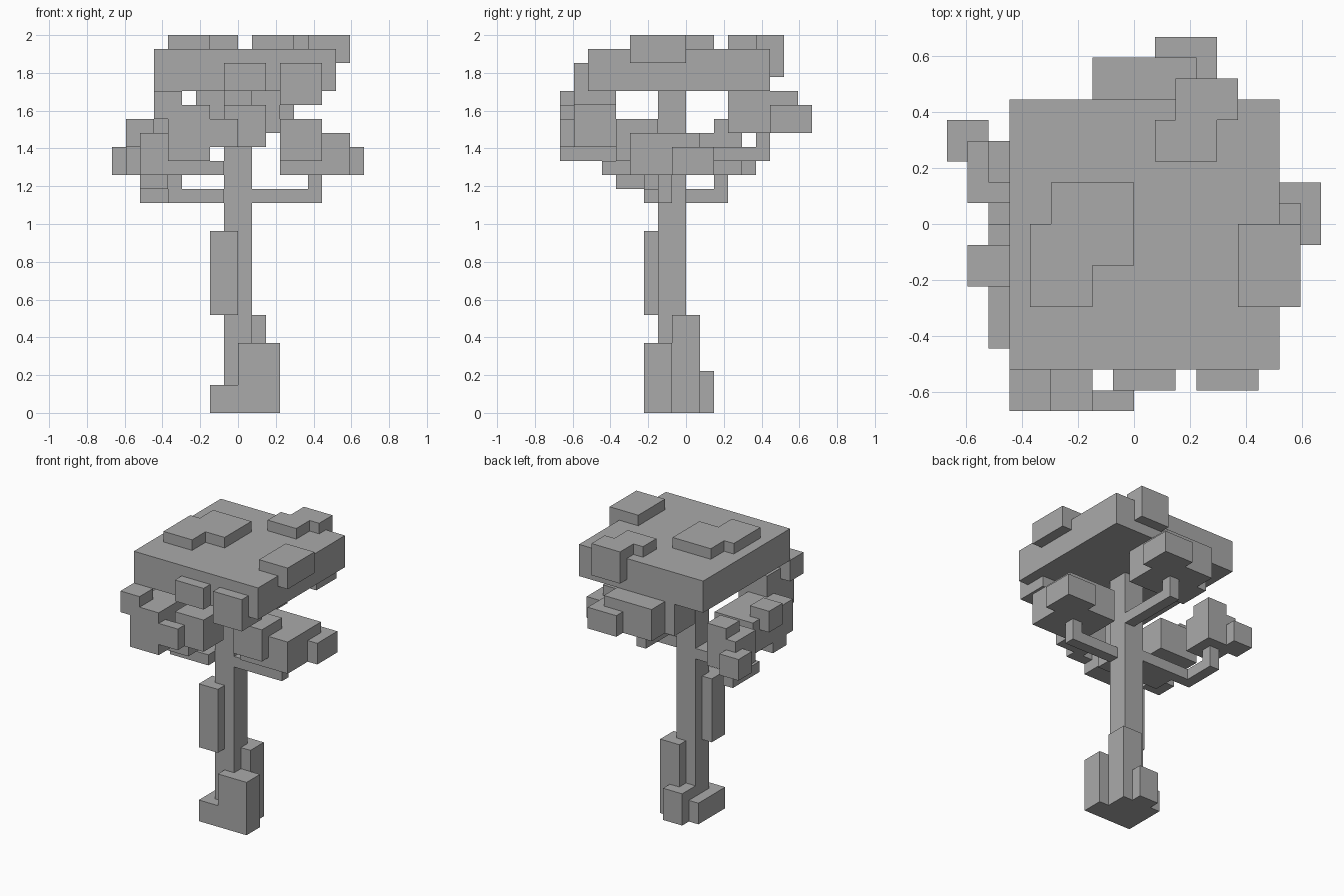
import bpy
import bmesh
from mathutils import Matrix, Vector

UNIT = 2 / 27  # one block of the grid, the tree is 27 blocks tall

cube = bpy.data.objects.get("Cube")
if cube:
    bpy.data.objects.remove(cube, do_unlink=True)

grey = bpy.data.materials.new("plain_grey")
grey.use_nodes = True
colour = (0.4, 0.4, 0.4, 1)
grey.diffuse_color = colour
grey.node_tree.nodes["Principled BSDF"].inputs["Base Color"].default_value = colour


def block(x, y, z):
    """Describe a cuboid by its ranges along each axis, in grid units."""
    low, high = (Vector(corner) * UNIT for corner in zip(x, y, z))
    return low, high


def build_part(name, *blocks):
    """Join several cuboids into one named object."""
    bm = bmesh.new()
    for low, high in blocks:
        place = Matrix.Translation((low + high) / 2) @ Matrix.Diagonal((*(high - low), 1))
        bmesh.ops.create_cube(bm, size=1, matrix=place)
    mesh = bpy.data.meshes.new(name)
    bm.to_mesh(mesh)
    bm.free()
    mesh.materials.append(grey)
    part = bpy.data.objects.new(name, mesh)
    bpy.context.collection.objects.link(part)
    return part


# Trunk with a bark ridge
build_part("trunk", block(x=(-1, 1), y=(-2, 0), z=(0, 23)))
build_part("bark_ridge", block(x=(-2, 0), y=(-3, -1), z=(7, 13)))

# Roots around the foot
build_part(
    "roots",
    block(x=(0, 3), y=(-3, -1), z=(0, 5)),
    block(x=(0, 2), y=(-1, 1), z=(0, 7)),
    block(x=(-1, 1), y=(0, 2), z=(0, 3)),
    block(x=(-2, 0), y=(-3, 1), z=(0, 2)),
)

# Branches, each ending in a short upright post
build_part(
    "left_branch",
    block(x=(1, 6), y=(-2, -1), z=(15, 16)),
    block(x=(5, 6), y=(-2, -1), z=(16, 17)),
)
build_part(
    "right_branch",
    block(x=(-7, -1), y=(-1, 0), z=(15, 16)),
    block(x=(-7, -6), y=(0, 3), z=(15, 16)),
    block(x=(-7, -6), y=(2, 3), z=(16, 17)),
)
build_part(
    "back_branch",
    block(x=(0, 1), y=(0, 6), z=(18, 19)),
    block(x=(0, 1), y=(5, 6), z=(19, 20)),
)
build_part(
    "front_branch",
    block(x=(-5, -1), y=(-3, -1), z=(15, 16)),
    block(x=(-5, -4), y=(-3, -2), z=(16, 17)),
)

# Main canopy slab with raised and hanging clumps
build_part("canopy", block(x=(-6, 7), y=(-7, 6), z=(23, 26)))
build_part(
    "canopy_top_clumps",
    block(x=(-4, 0), y=(-2, 2), z=(26, 27)),
    block(x=(-5, -2), y=(-4, 0), z=(26, 27)),
    block(x=(1, 4), y=(3, 5), z=(26, 27)),
)
build_part(
    "canopy_edge_clumps",
    block(x=(5, 8), y=(-4, 0), z=(25, 27)),
    block(x=(2, 5), y=(5, 7), z=(24, 27)),
    block(x=(-1, 2), y=(-8, -7), z=(23, 25)),
    block(x=(3, 6), y=(-8, -5), z=(22, 25)),
)

# Leaves on the left branch
build_part(
    "left_leaves",
    block(x=(3, 8), y=(-4, 1), z=(17, 20)),
    block(x=(3, 6), y=(-5, -2), z=(18, 21)),
    block(x=(6, 9), y=(-1, 2), z=(17, 19)),
)

# Leaves on the right branch
build_part(
    "right_leaves",
    block(x=(-8, -5), y=(1, 4), z=(17, 20)),
    block(x=(-7, -5), y=(2, 4), z=(19, 21)),
    block(x=(-9, -7), y=(3, 5), z=(17, 19)),
)

# Leaves on the back branch
build_part(
    "back_leaves",
    block(x=(-2, 3), y=(3, 8), z=(20, 23)),
    block(x=(-3, 0), y=(3, 6), z=(20, 23)),
    block(x=(1, 4), y=(6, 9), z=(20, 22)),
)

# Leaves on the front branch
build_part(
    "front_leaves",
    block(x=(-7, -3), y=(-6, 0), z=(17, 20)),
    block(x=(-4, -1), y=(-6, -3), z=(17, 18)),
    block(x=(-7, -5), y=(-5, -3), z=(16, 17)),
    block(x=(-8, -6), y=(-3, -1), z=(19, 21)),
)
build_part(
    "front_leaf_clumps",
    block(x=(-5, -2), y=(-9, -5), z=(18, 22)),
    block(x=(-6, -4), y=(-9, -7), z=(21, 23)),
    block(x=(-2, 0), y=(-9, -8), z=(19, 21)),
    block(x=(-1, 2), y=(-8, -5), z=(19, 22)),
)
